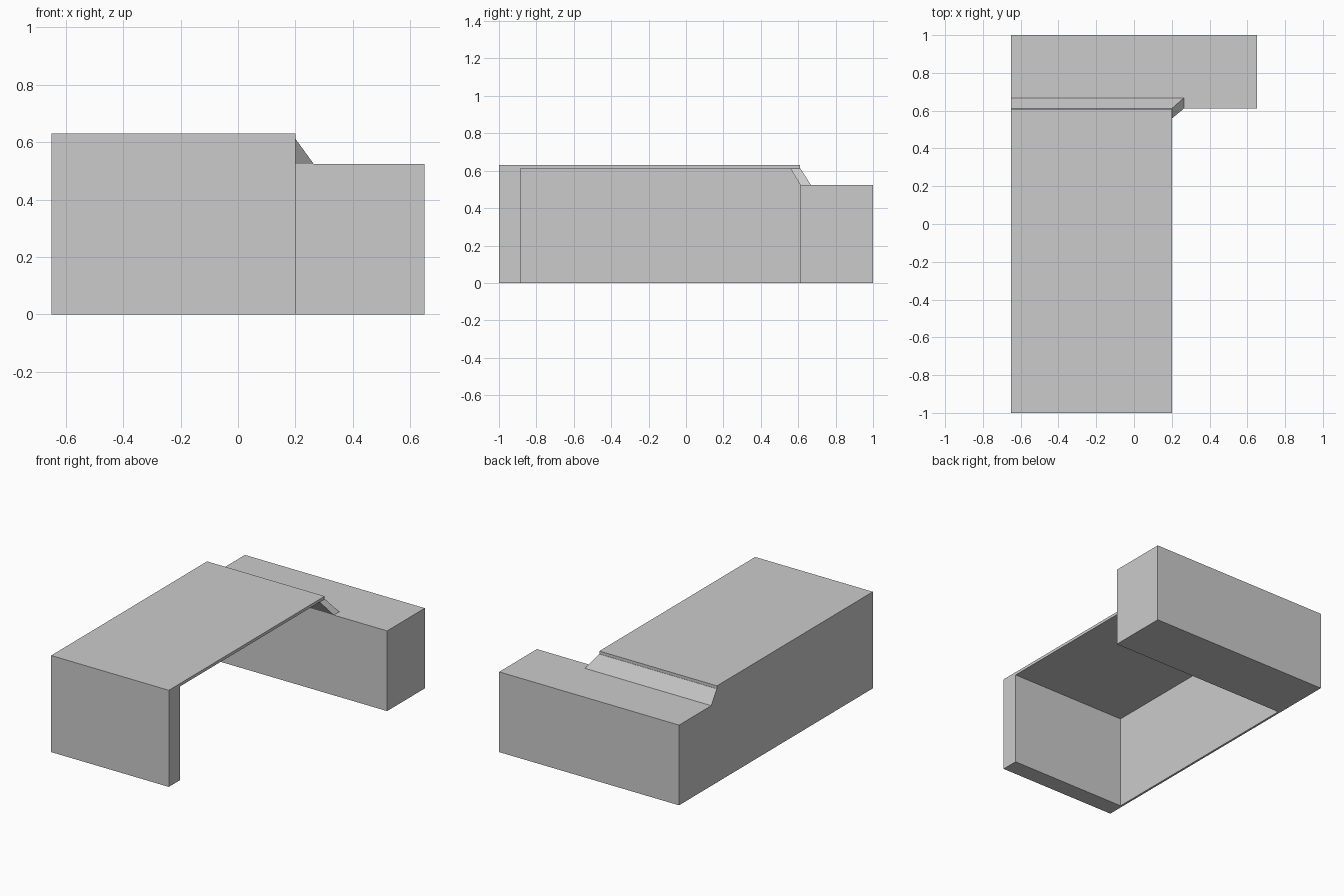
import bpy
import bmesh

if "Cube" in bpy.data.objects:
    bpy.data.objects.remove(bpy.data.objects["Cube"])

LEFT, INNER, RIGHT = -0.65, 0.2, 0.65
STEP, TOP, UNDER = 0.524, 0.631, 0.612   # block height, slab top and underside
BACK = 0.611                             # where the desk meets the back block


def hexahedron(name, bottom, top):
    """Solid from two (x0, x1, y0, y1, z) rectangles."""
    bm = bmesh.new()
    rings = []
    for x0, x1, y0, y1, z in (bottom, top):
        rings.append([bm.verts.new(p) for p in
                      ((x0, y0, z), (x1, y0, z), (x1, y1, z), (x0, y1, z))])
    low, high = rings
    bm.faces.new(low[::-1])
    bm.faces.new(high)
    for i in range(4):
        j = (i + 1) % 4
        bm.faces.new((low[i], low[j], high[j], high[i]))
    mesh = bpy.data.meshes.new(name)
    bm.to_mesh(mesh)
    bm.free()
    obj = bpy.data.objects.new(name, mesh)
    bpy.context.collection.objects.link(obj)
    return obj


def box(name, x0, x1, y0, y1, z0, z1):
    return hexahedron(name, (x0, x1, y0, y1, z0), (x0, x1, y0, y1, z1))


# Low wide block at the back
box("back_block", LEFT, RIGHT, BACK, 1.0, 0, STEP)

# Thin slab, front support panel and thin left wall
box("top_slab", LEFT, INNER, -1.0, BACK - 0.002, UNDER, TOP)
box("front_panel", LEFT, INNER, -1.0, -0.886, 0, UNDER)
box("left_wall", LEFT, LEFT + 0.014, -0.886, BACK, 0, UNDER)

# Slanted brace joining slab and back block, leaning outward at the right end
hexahedron("slanted_brace",
           (LEFT, 0.264, BACK, 0.668, STEP),
           (LEFT, INNER, 0.558, BACK, UNDER))
